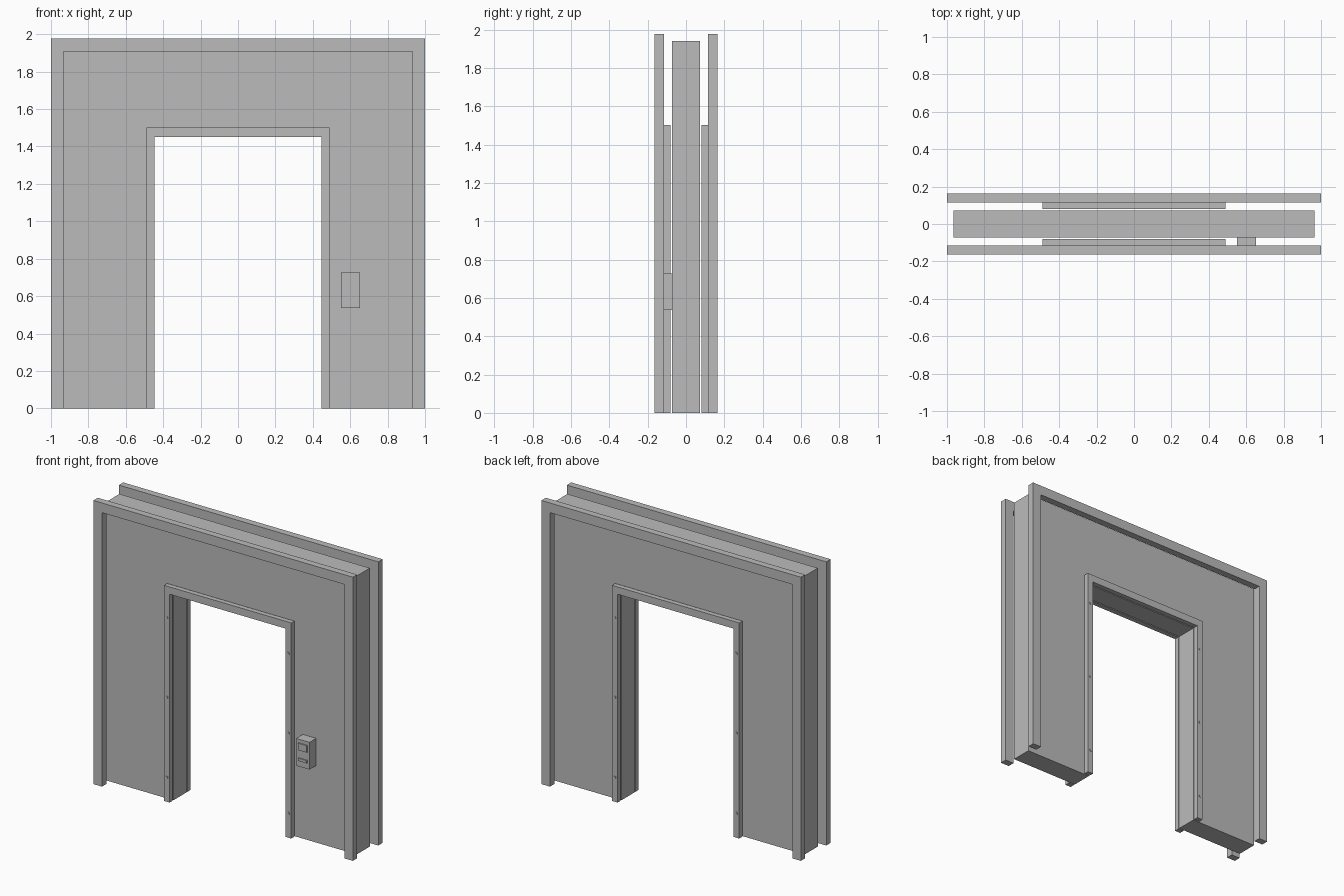
import bpy, bmesh
from math import pi
from mathutils import Matrix, Vector

cube = bpy.data.objects.get("Cube")
if cube:
    bpy.data.objects.remove(cube, do_unlink=True)

grey = bpy.data.materials.new("plain_grey")
grey.use_nodes = True
grey.diffuse_color = (0.5, 0.5, 0.5, 1)
grey.node_tree.nodes["Principled BSDF"].inputs["Base Color"].default_value = (0.5, 0.5, 0.5, 1)


def finish(name, bm):
    bmesh.ops.recalc_face_normals(bm, faces=bm.faces)
    mesh = bpy.data.meshes.new(name)
    bm.to_mesh(mesh)
    bm.free()
    mesh.materials.append(grey)
    obj = bpy.data.objects.new(name, mesh)
    bpy.context.collection.objects.link(obj)
    return obj


def arch(name, outer, top, inner, inner_top, y0, y1):
    """Upside-down U profile standing on the floor, extruded along y."""
    half = [(inner, 0), (outer, 0), (outer, top)]
    profile = half + [(-x, z) for x, z in reversed(half)]
    profile += [(-inner, inner_top), (inner, inner_top)]
    bm = bmesh.new()
    face = bm.faces.new([bm.verts.new((x, y0, z)) for x, z in profile])
    out = bmesh.ops.extrude_face_region(bm, geom=[face])
    moved = [g for g in out["geom"] if isinstance(g, bmesh.types.BMVert)]
    bmesh.ops.translate(bm, verts=moved, vec=(0, y1 - y0, 0))
    return finish(name, bm)


def box(name, low, high):
    low, high = Vector(low), Vector(high)
    bm = bmesh.new()
    bmesh.ops.create_cube(bm, size=1)
    for v in bm.verts:
        v.co = (low + high) / 2 + v.co * (high - low)
    return finish(name, bm)


def screw(name, x, y, z):
    bm = bmesh.new()
    place = Matrix.Translation((x, y, z)) @ Matrix.Rotation(pi / 2, 4, "X")
    bmesh.ops.create_cone(bm, cap_ends=True, segments=12, radius1=0.009,
                          radius2=0.009, depth=0.008, matrix=place)
    return finish(name, bm)


# Wall with its doorway
WALL = 0.0725
arch("wall", 0.965, 1.94, 0.447, 1.451, -WALL, WALL)

# Outer frame, door trim and screws on both faces
for side, s in (("front", -1), ("back", 1)):
    arch(side + "_outer_frame", 1, 1.976, 0.934, 1.908, s * 0.116, s * 0.164)
    arch(side + "_door_trim", 0.49, 1.502, 0.447, 1.451, s * 0.08, s * 0.114)
    for jamb, x in (("left", 0.468), ("right", -0.468)):
        for level, z in (("lower", 0.17), ("middle", 0.728), ("upper", 1.283)):
            screw(f"{side}_{jamb}_{level}_screw", x, s * 0.114, z)

# Control box beside the door
FACE = -0.146
box("control_box", (0.55, FACE, 0.536), (0.653, -WALL, 0.726))
box("control_screen", (0.57, FACE - 0.008, 0.653), (0.637, FACE, 0.701))
box("control_slot", (0.57, FACE - 0.008, 0.578), (0.637, FACE, 0.597))
